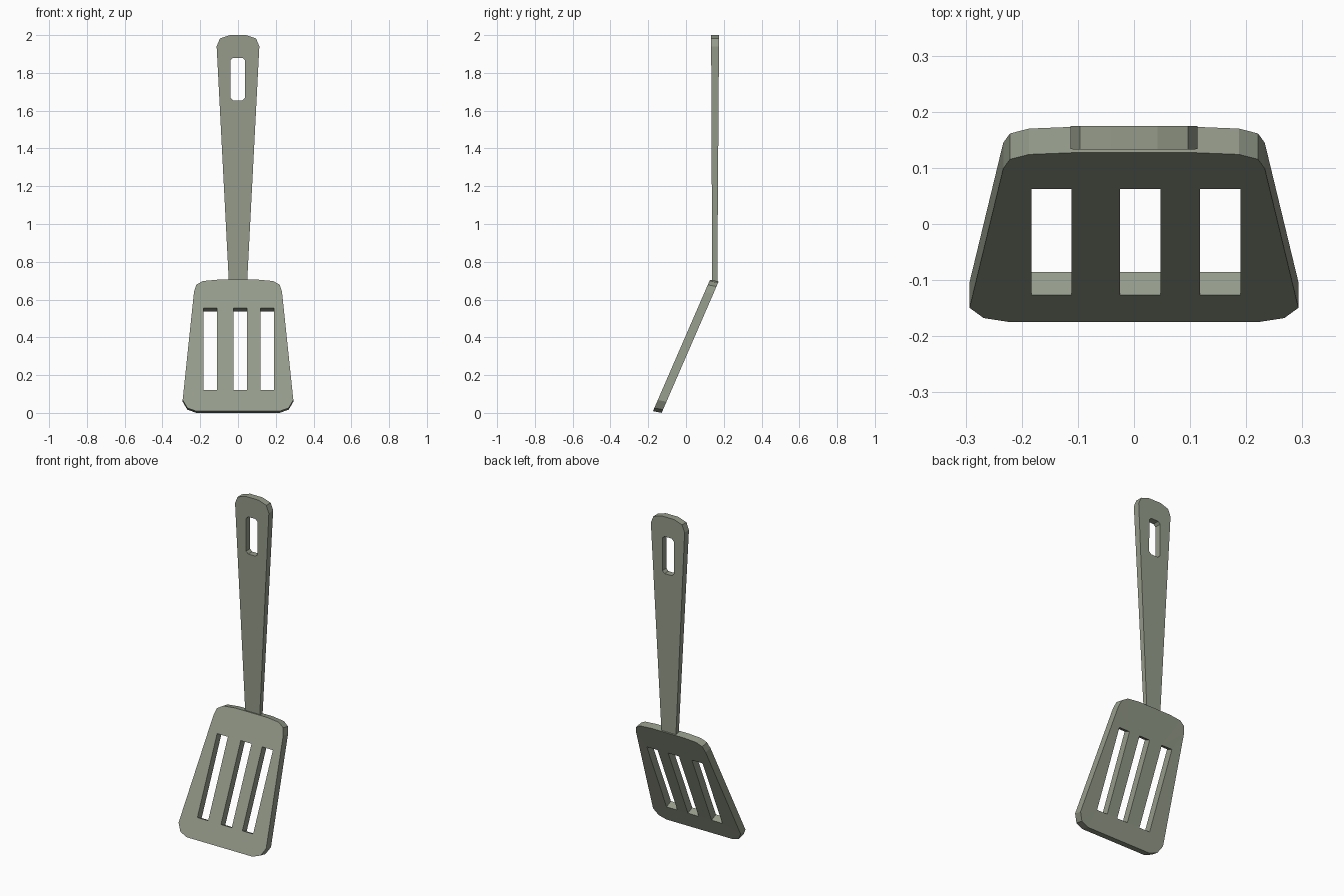
import bpy, bmesh

if "Cube" in bpy.data.objects:
    bpy.data.objects.remove(bpy.data.objects["Cube"])

mat = bpy.data.materials.new("sage_grey")
mat.diffuse_color = (0.30, 0.33, 0.255, 1)
mat.use_nodes = True
mat.node_tree.nodes["Principled BSDF"].inputs["Base Color"].default_value = mat.diffuse_color


def rect(x0, x1, z0, z1, c=0.0):
    """Rectangle loop, with small chamfered corners if c > 0."""
    if c == 0:
        return [(x0, z0), (x1, z0), (x1, z1), (x0, z1)]
    return [(x0 + c, z0), (x1 - c, z0), (x1, z0 + c), (x1, z1 - c),
            (x1 - c, z1), (x0 + c, z1), (x0, z1 - c), (x0, z0 + c)]


def mirrored(half):
    """Closed outline from its right half."""
    return half + [(-x, z) for x, z in reversed(half)]


def plate(name, loops, front, back):
    """Plate with holes; front/back map (x, z, is_hole) to 3D points."""
    bm = bmesh.new()
    rings = []
    for i, loop in enumerate(loops):
        rings.append([[bm.verts.new(f(x, z, i > 0)) for x, z in loop]
                      for f in (front, back)])
    for side in (0, 1):
        edges = []
        for pair in rings:
            r = pair[side]
            edges += [bm.edges.new((r[k - 1], r[k])) for k in range(len(r))]
        bmesh.ops.triangle_fill(bm, use_beauty=True, edges=edges)
    for a, b in rings:
        for k in range(len(a)):
            bm.faces.new((a[k - 1], a[k], b[k], b[k - 1]))
    bmesh.ops.recalc_face_normals(bm, faces=bm.faces)
    me = bpy.data.meshes.new(name)
    bm.to_mesh(me)
    bm.free()
    me.materials.append(mat)
    ob = bpy.data.objects.new(name, me)
    bpy.context.collection.objects.link(ob)


# Slotted blade, leaning back
def blade_front(x, z, hole):
    return (x, -0.175 + (z - 0.009) * 0.434, z)


def blade_back(x, z, hole):
    x, y, z = blade_front(x, z, hole)
    return (x, y + 0.041, z - 0.019) if hole else (x, y + 0.046, z - 0.009)


blade = mirrored([(0.22, 0.009), (0.268, 0.026), (0.293, 0.068),
                  (0.233, 0.64), (0.221, 0.678), (0.187, 0.698), (0.11, 0.705)])
slots = [rect(x, x + 0.072, 0.12, 0.555) for x in (-0.183, -0.025, 0.118)]
plate("blade", [blade] + slots, blade_front, blade_back)


# Handle, slightly thicker toward the top, with hanging hole
def handle_side(sign):
    def f(x, z, hole):
        t = (z - 0.69) / 1.31
        return (x, 0.152 + 0.002 * t + sign * (0.0135 + 0.0075 * t), z)
    return f


handle = mirrored([(0.048, 0.685), (0.113, 1.94), (0.096, 1.982), (0.042, 2.0)])
plate("handle", [handle, rect(-0.04, 0.037, 1.655, 1.88, 0.014)],
      handle_side(-1), handle_side(1))
